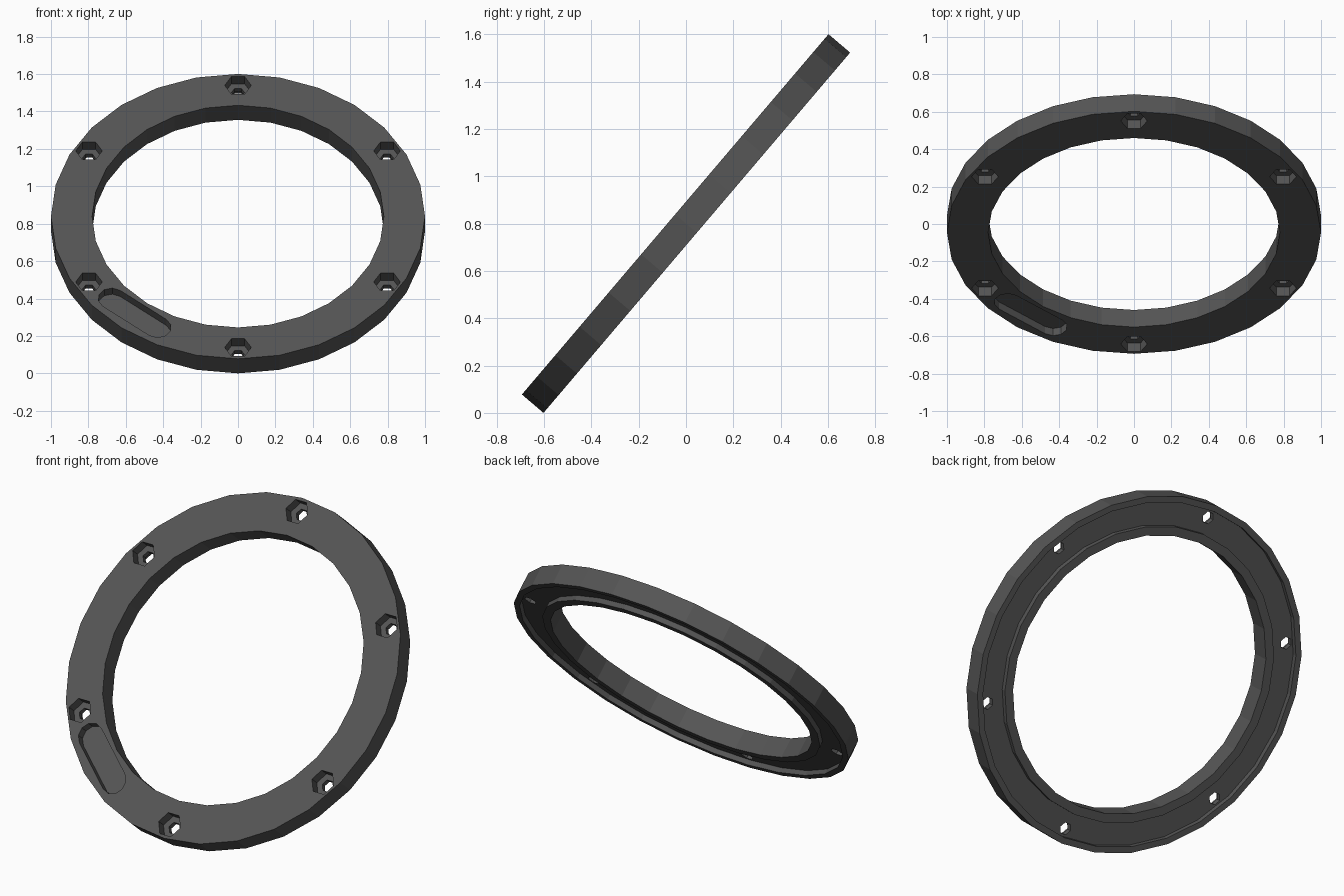
import bpy, bmesh
from math import sin, cos, pi, radians
from mathutils import Matrix

if "Cube" in bpy.data.objects:
    bpy.data.objects.remove(bpy.data.objects["Cube"])

SEG = 28          # sides of the ring
HALF = 0.06       # half thickness
TILT = radians(49.6)


def make_object(name, bm):
    bmesh.ops.recalc_face_normals(bm, faces=bm.faces)
    mesh = bpy.data.meshes.new(name)
    bm.to_mesh(mesh)
    bm.free()
    ob = bpy.data.objects.new(name, mesh)
    bpy.context.collection.objects.link(ob)
    return ob


def add_prism(bm, outline, z0, z1):
    low = [bm.verts.new((x, y, z0)) for x, y in outline]
    top = [bm.verts.new((x, y, z1)) for x, y in outline]
    n = len(outline)
    bm.faces.new(low[::-1])
    bm.faces.new(top)
    for i in range(n):
        j = (i + 1) % n
        bm.faces.new((low[i], low[j], top[j], top[i]))


def hexagon(cx, cy, r):
    return [(cx + r * cos(k * pi / 3), cy + r * sin(k * pi / 3)) for k in range(6)]


# Ring: revolved section with a shallow channel in the back face
profile = [(0.78, HALF), (1.0, HALF), (1.0, -HALF), (0.965, -HALF),
           (0.965, -HALF + 0.03), (0.83, -HALF + 0.03), (0.83, -HALF), (0.78, -HALF)]
bm = bmesh.new()
loops = []
for i in range(SEG):
    a = 2 * pi * i / SEG
    loops.append([bm.verts.new((r * cos(a), r * sin(a), z)) for r, z in profile])
for i in range(SEG):
    p, q = loops[i], loops[(i + 1) % SEG]
    for k in range(len(profile)):
        m = (k + 1) % len(profile)
        bm.faces.new((p[k], q[k], q[m], p[m]))
ring = make_object("flange_ring", bm)

# Cutters: six nut pockets with through holes, and one rounded slot
pockets, holes = bmesh.new(), bmesh.new()
for k in range(6):
    a = pi / 2 + k * pi / 3
    x, y = 0.92 * cos(a), 0.92 * sin(a)
    add_prism(pockets, hexagon(x, y, 0.071), HALF - 0.06, HALF + 0.1)
    add_prism(holes, hexagon(x, y, 0.035), -0.2, 0.2)

slot_angle = radians(-39.5)
slot = []
for side, start in ((1, -pi / 2), (-1, pi / 2)):
    for k in range(6):
        a = start + k * pi / 5
        u, v = side * 0.16 + 0.072 * cos(a), 0.072 * sin(a)
        slot.append((-0.5525 + u * cos(slot_angle) - v * sin(slot_angle),
                     -0.677 + u * sin(slot_angle) + v * cos(slot_angle)))
add_prism(pockets, slot, HALF - 0.05, HALF + 0.1)

cutters = [make_object("pocket_cutter", pockets), make_object("hole_cutter", holes)]
for c in cutters:
    c.hide_render = True
    mod = ring.modifiers.new(c.name, 'BOOLEAN')
    mod.operation = 'DIFFERENCE'
    mod.solver = 'EXACT'
    mod.object = c

# Bake the cuts and remove the cutters
bpy.context.view_layer.update()
dg = bpy.context.evaluated_depsgraph_get()
baked = bpy.data.meshes.new_from_object(ring.evaluated_get(dg))
ring.modifiers.clear()
ring.data = baked
for c in cutters:
    bpy.data.objects.remove(c)

# Lean the ring back and stand it on the ground
ring.data.transform(Matrix.Translation((0, 0, 0.8)) @ Matrix.Rotation(TILT, 4, 'X'))
lowest = min(v.co.z for v in ring.data.vertices)
ring.data.transform(Matrix.Translation((0, 0, -lowest)))

mat = bpy.data.materials.new("dark_grey")
mat.diffuse_color = (0.09, 0.09, 0.09, 1)
mat.use_nodes = True
mat.node_tree.nodes["Principled BSDF"].inputs["Base Color"].default_value = mat.diffuse_color
ring.data.materials.clear()
ring.data.materials.append(mat)
